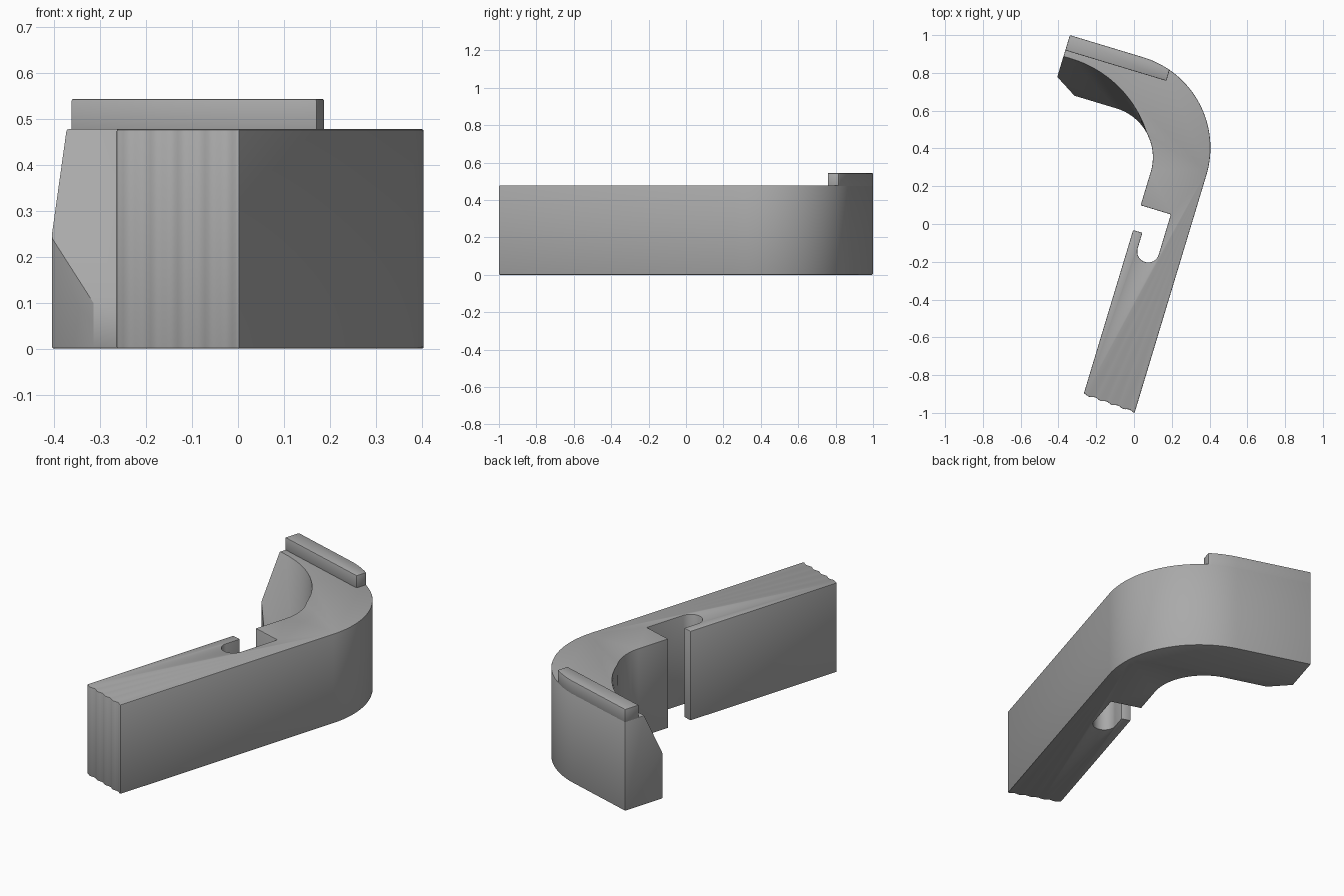
import bpy, bmesh
from math import sin, cos, pi, radians

cube = bpy.data.objects.get("Cube")
if cube:
    bpy.data.objects.remove(cube)

TILT = radians(-16.8)
HEIGHT, LIP_TOP = 0.478, 0.544
END = -0.614            # open end of the curved arm
OUT_C, OUT_R = (-0.208, 0.359), 0.5
IN_R = 0.27

grey = bpy.data.materials.new("satin grey")
grey.use_nodes = True
COLOUR = (0.4, 0.4, 0.4, 1)
grey.diffuse_color = COLOUR
grey.node_tree.nodes["Principled BSDF"].inputs["Base Color"].default_value = COLOUR


def arc(c, r, start, stop, n):
    """Points on an arc, angles in degrees."""
    steps = [radians(start + (stop - start) * i / n) for i in range(n + 1)]
    return [(c[0] + r * cos(t), c[1] + r * sin(t)) for t in steps]


def loft(name, low, high, z0, z1):
    """Solid between two matching outlines."""
    bm = bmesh.new()
    a = [bm.verts.new((x, y, z0)) for x, y in low]
    b = [bm.verts.new((x, y, z1)) for x, y in high]
    n = len(a)
    for i in range(n):
        j = (i + 1) % n
        bm.faces.new((a[i], a[j], b[j], b[i]))
    bm.faces.new(a[::-1])
    bm.faces.new(b)
    bmesh.ops.recalc_face_normals(bm, faces=bm.faces)
    mesh = bpy.data.meshes.new(name)
    bm.to_mesh(mesh)
    bm.free()
    mesh.materials.append(grey)
    obj = bpy.data.objects.new(name, mesh)
    obj.rotation_euler.z = TILT
    bpy.context.collection.objects.link(obj)
    return obj


def bevel(obj, width):
    mod = obj.modifiers.new("soft edges", 'BEVEL')
    mod.width = width
    mod.segments = 2
    mod.limit_method = 'ANGLE'
    mod.angle_limit = radians(50)


def finish(obj):
    bpy.ops.object.select_all(action='DESELECT')
    obj.select_set(True)
    bpy.context.view_layer.objects.active = obj
    for mod in list(obj.modifiers):
        bpy.ops.object.modifier_apply(modifier=mod.name)
    bpy.ops.object.shade_smooth_by_angle(angle=radians(30))


# Body outline: scalloped foot, outer bend, chamfered end, inner bend, hook slot
inner_c = (-0.265, 0.289)
wall = inner_c[0] + IN_R
foot = []
N = 32
for i in range(N + 1):
    t = i / N
    foot.append((wall + (0.292 - wall) * t,
                 -0.935 - 0.014 * t - 0.008 * (1 - cos(2 * pi * 4.5 * t)) / 2))
outline = foot
outline += arc(OUT_C, OUT_R, 0, 90, 40)
outline += [(END, 0.859), (END, 0.628), (-0.498, 0.559)]
outline += arc(inner_c, IN_R, 90, 0, 28)
outline += [(wall, 0.105), (0.172, 0.105)]
outline += arc((0.114, -0.118), 0.058, 0, -180, 16)
outline += [(0.056, -0.032), (wall, -0.032)]
body = loft("curved_arm_body", outline, outline, 0, HEIGHT)
bevel(body, 0.004)

# Slanted scoop that thins the upper inside of the bend
M = 28
low = [(-0.8, inner_c[1] + IN_R)] + arc(inner_c, IN_R, 90, 10, M)
high = [(-0.8, 0.742)] + arc((-0.57, 0.142), 0.6, 90, 20, M)


def contour(z):
    k = (z - 0.1) / (HEIGHT - 0.1)
    pts = [(p[0] + (q[0] - p[0]) * k, p[1] + (q[1] - p[1]) * k) for p, q in zip(low, high)]
    return pts + [(-0.3, 0.3), (-0.8, 0.3)]


scoop = loft("scoop_cutter", contour(0.05), contour(0.6), 0.05, 0.6)
scoop.hide_render = True
scoop.hide_viewport = True
cut = body.modifiers.new("scoop", 'BOOLEAN')
cut.operation = 'DIFFERENCE'
cut.solver = 'EXACT'
cut.object = scoop
finish(body)
bpy.data.objects.remove(scoop)

# Raised lip along the outside of the curved end
lip_outline = [(END, 0.775), (-0.055, 0.775)]
lip_outline += arc(OUT_C, OUT_R, 72.2, 90, 10) + [(END, 0.859)]
lip = loft("raised_lip", lip_outline, lip_outline, HEIGHT - 0.006, LIP_TOP)
bevel(lip, 0.004)
finish(lip)
